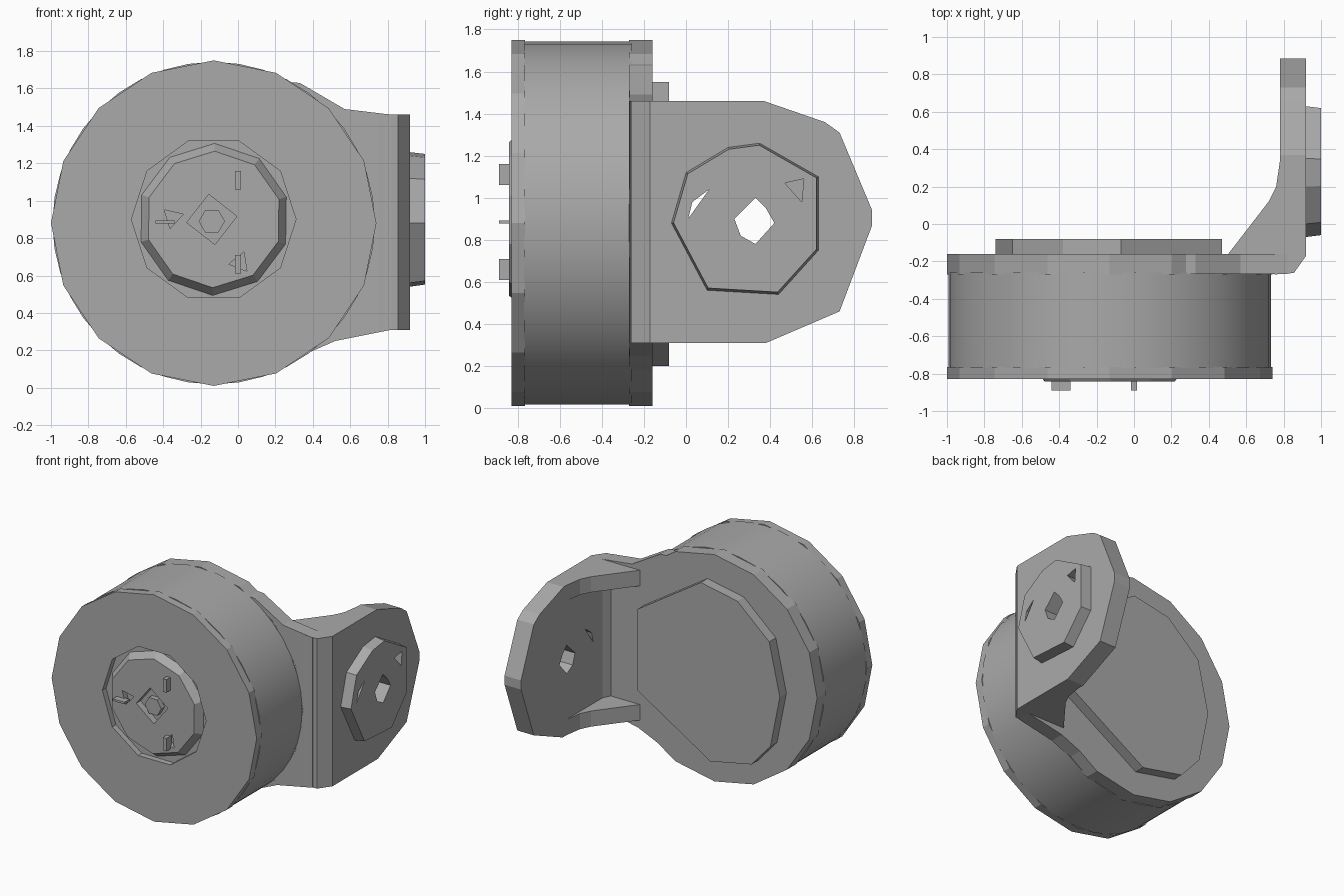
import bpy
import bmesh
import math
from mathutils import Vector

if "Cube" in bpy.data.objects:
    bpy.data.objects.remove(bpy.data.objects["Cube"])

grey = bpy.data.materials.new("cast grey")
grey.use_nodes = True
COLOUR = (0.4, 0.4, 0.4, 1)
grey.diffuse_color = COLOUR
grey.node_tree.nodes["Principled BSDF"].inputs["Base Color"].default_value = COLOUR

CX, CZ = -0.13, 0.88        # drum axis


def finish(name, bm):
    bmesh.ops.recalc_face_normals(bm, faces=bm.faces)
    mesh = bpy.data.meshes.new(name)
    bm.to_mesh(mesh)
    bm.free()
    mesh.materials.append(grey)
    ob = bpy.data.objects.new(name, mesh)
    bpy.context.collection.objects.link(ob)
    return ob


def place(axis, u, v, d):
    """Point from in-plane coordinates u, v and depth d along the axis."""
    return Vector({"x": (d, u, v), "y": (u, d, v), "z": (u, v, d)}[axis])


def prism(name, axis, pts, lo, hi, taper=1.0):
    bm = bmesh.new()
    mu = sum(p[0] for p in pts) / len(pts)
    mv = sum(p[1] for p in pts) / len(pts)
    a = [bm.verts.new(place(axis, u, v, lo)) for u, v in pts]
    b = [bm.verts.new(place(axis, mu + (u - mu) * taper, mv + (v - mv) * taper, hi))
         for u, v in pts]
    bm.faces.new(a)
    bm.faces.new(b[::-1])
    for i in range(len(pts)):
        j = (i + 1) % len(pts)
        bm.faces.new((a[i], a[j], b[j], b[i]))
    return finish(name, bm)


def ngon(u, v, r, n, turn=0.0):
    return [(u + r * math.cos(turn + math.tau * i / n),
             v + r * math.sin(turn + math.tau * i / n)) for i in range(n)]


def cut(target, cutter):
    cutter.hide_render = True
    cutter.hide_set(True)
    mod = target.modifiers.new("cut", "BOOLEAN")
    mod.operation = "DIFFERENCE"
    mod.solver = "EXACT"
    mod.object = cutter
    bpy.context.view_layer.objects.active = target
    bpy.ops.object.modifier_apply(modifier=mod.name)
    bpy.data.objects.remove(cutter)


# Drum body, smooth around its side
drum = prism("drum", "y", ngon(CX, CZ, 0.862, 40), -0.77, -0.26)
for poly in drum.data.polygons:
    poly.use_smooth = len(poly.vertices) == 4

# Faceted front and rear rims
front = prism("front_plate", "y", ngon(CX, CZ, 0.87, 16), -0.765, -0.83)
prism("rear_plate", "y", ngon(CX, CZ, 0.87, 16), -0.27, -0.16)

# Hub standing in a round recess of the front plate
cut(front, prism("recess", "y", ngon(CX, 0.9, 0.44, 10), -0.9, -0.785))
hub = prism("hub", "y", ngon(CX, 0.9, 0.41, 10, 0.3), -0.78, -0.842, 0.89)
cut(hub, prism("hub_bore", "y", ngon(-0.14, 0.9, 0.135, 4, 0.12), -0.9, -0.79))
prism("shaft", "y", ngon(-0.14, 0.89, 0.07, 6), -0.77, -0.83)
for x, z, turn in ((-0.35, 0.91, 0.3), (0.01, 0.67, 1.2)):
    cut(hub, prism("screw_hole", "y", ngon(x, z, 0.06, 3, turn), -0.9, -0.8))

# Thin tabs on the hub
for x, z, w, h in ((-0.39, 0.885, 0.05, 0.008), (0, 1.11, 0.015, 0.05),
                   (0, 0.66, 0.015, 0.05)):
    prism("hub_tab", "y", [(x - w, z - h), (x + w, z - h), (x + w, z + h),
                           (x - w, z + h)], -0.83, -0.89)

# Faceted rear cap
prism("rear_cap", "y", [(0.47, 1.2), (-0.07, 1.55), (-0.38, 1.49), (-0.65, 1.25),
                        (-0.74, 0.85), (-0.66, 0.45), (-0.5, 0.27), (-0.15, 0.2),
                        (0.47, 0.58)], -0.16, -0.08)

# Bracket: arm from the rear plate, bevelled corner and side flange
prism("bracket_arm", "y", [(0, 1.65), (0.33, 1.63), (0.57, 1.49), (0.82, 1.46),
                           (0.82, 0.31), (0.52, 0.25), (0.36, 0.18), (0, 0.12)],
      -0.268, -0.16)
prism("bracket_corner", "z", [(0.75, -0.27), (0.855, -0.262), (0.92, -0.17),
                              (0.92, -0.1), (0.78, -0.1), (0.75, -0.16)], 0.31, 1.46)
flange = prism("flange", "x", [(-0.1, 0.31), (0.38, 0.31), (0.73, 0.46), (0.885, 0.87),
                               (0.885, 0.94), (0.73, 1.31), (0.66, 1.36),
                               (0.37, 1.46), (-0.1, 1.46)], 0.78, 0.92)

# Gussets along the top and bottom of the inside corner
for lo, hi in ((0.31, 0.43), (1.34, 1.46)):
    prism("gusset", "z", [(0.5, -0.165), (0.72, 0.12), (0.76, 0.2), (0.785, 0.37),
                          (0.785, -0.165)], lo, hi)

# Mounting boss on the flange, bored through together with it
boss = prism("boss", "x", [(0.35, 1.26), (0.2, 1.24), (0.0, 1.12), (-0.07, 0.88),
                           (0.1, 0.56), (0.44, 0.54), (0.63, 0.75), (0.63, 1.1)],
             0.915, 1.0, 0.97)
for part in (flange, boss):
    cut(part, prism("bore", "x", [(0.23, 0.9), (0.33, 1.0), (0.38, 0.95), (0.42, 0.88),
                                  (0.33, 0.78), (0.26, 0.82)], 0.7, 1.1))
    cut(part, prism("slot", "x", [(0.01, 0.9), (0.03, 0.98), (0.11, 1.04)], 0.7, 1.1))
cut(boss, prism("screw_hole", "x", [(0.47, 1.07), (0.56, 1.09), (0.55, 0.98)], 0.93, 1.1))
